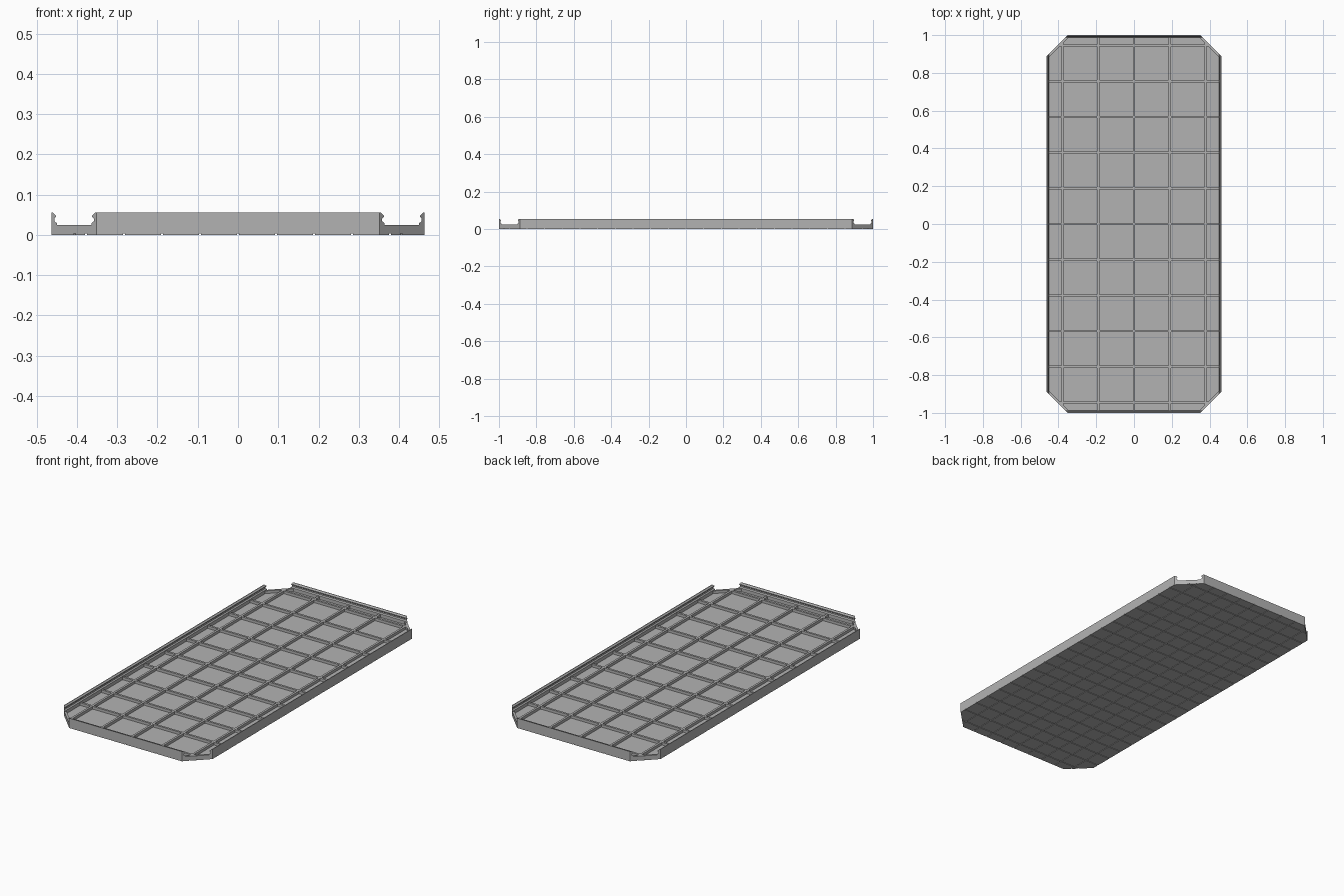
import bpy, bmesh, math
from mathutils import Matrix, Vector

cube = bpy.data.objects.get("Cube")
if cube:
    bpy.data.objects.remove(cube)

HX, HY, DIAG = 0.463, 1.0, 1.351   # half width, half length, corner cut x + y
PITCH, RIB = 0.189, 0.012
FLOOR, RIM, PAD = 0.010, 0.025, 0.003

grey = bpy.data.materials.new("mid grey")
grey.use_nodes = True
grey.diffuse_color = (0.45, 0.45, 0.45, 1)
grey.node_tree.nodes["Principled BSDF"].inputs["Base Color"].default_value = grey.diffuse_color


def box(bm, x0, x1, y0, y1, z0, z1, matrix=Matrix()):
    place = Matrix.Translation(((x0 + x1) / 2, (y0 + y1) / 2, (z0 + z1) / 2))
    size = Matrix.Diagonal((x1 - x0, y1 - y0, z1 - z0, 1))
    bmesh.ops.create_cube(bm, size=1, matrix=matrix @ place @ size)


def clip(bm):
    """Trim to the outline of the tray and cap the cuts."""
    for sx in (-1, 1):
        for sy in (-1, 1):
            geom = bm.verts[:] + bm.edges[:] + bm.faces[:]
            bmesh.ops.bisect_plane(bm, geom=geom, plane_co=Vector((sx * DIAG, 0, 0)),
                                   plane_no=Vector((sx, sy, 0)), clear_outer=True)
            rim = [e for e in bm.edges if e.is_boundary]
            bmesh.ops.holes_fill(bm, edges=rim, sides=0)
    for n, d in (((1, 0, 0), HX), ((-1, 0, 0), HX), ((0, 1, 0), HY), ((0, -1, 0), HY)):
        geom = bm.verts[:] + bm.edges[:] + bm.faces[:]
        bmesh.ops.bisect_plane(bm, geom=geom, plane_co=Vector(n) * d,
                               plane_no=Vector(n), clear_outer=True)
        rim = [e for e in bm.edges if e.is_boundary]
        bmesh.ops.holes_fill(bm, edges=rim, sides=0)


def finish(bm, name):
    clip(bm)
    bmesh.ops.recalc_face_normals(bm, faces=bm.faces[:])
    mesh = bpy.data.meshes.new(name)
    bm.to_mesh(mesh)
    bm.free()
    mesh.materials.append(grey)
    bpy.context.collection.objects.link(bpy.data.objects.new(name, mesh))


# Floor slab
bm = bmesh.new()
box(bm, -HX, HX, -HY, HY, PAD, FLOOR)
finish(bm, "floor")

# Ribs on the floor, both ways
bm = bmesh.new()
for i in range(-2, 3):
    box(bm, i * PITCH - RIB / 2, i * PITCH + RIB / 2, -HY + 0.004, HY - 0.004, FLOOR - 0.002, RIM)
for j in range(-5, 6):
    box(bm, -HX + 0.004, HX - 0.004, j * PITCH - RIB / 2, j * PITCH + RIB / 2, FLOOR - 0.002, RIM)
finish(bm, "floor_ribs")

# Low rims across the cut corners
bm = bmesh.new()
out = DIAG / math.sqrt(2)
for sx in (-1, 1):
    for sy in (-1, 1):
        centre = Vector((sx * (HX + DIAG - HY) / 2, sy * (HY + DIAG - HX) / 2, 0))
        turn = Matrix.Translation(centre) @ Matrix.Rotation(math.atan2(sy, sx), 4, "Z")
        box(bm, -RIB, 0, -0.1, 0.1, PAD, RIM, turn)
finish(bm, "corner_rims")

# Side walls with an inward snap lip: (depth from outside, height)
PROFILE = [(0, PAD), (0, 0.055), (0.004, 0.055), (0.011, 0.048), (0.011, 0.045),
           (0.007, 0.041), (0.007, 0.034), (0.013, 0.029), (0.013, PAD)]


def wall(name, distance, half, angle):
    bm = bmesh.new()
    turn = Matrix.Rotation(angle, 4, "Z")
    ends = [[bm.verts.new(turn @ Vector((distance - d, y, z))) for d, z in PROFILE]
            for y in (-half, half)]
    for end in ends:
        bm.faces.new(end)
    for k in range(len(PROFILE)):
        m = (k + 1) % len(PROFILE)
        bm.faces.new((ends[0][k], ends[0][m], ends[1][m], ends[1][k]))
    finish(bm, name)


wall("left_wall", HX, HY, 0)
wall("back_wall", HY, HX, math.pi / 2)
wall("right_wall", HX, HY, math.pi)
wall("front_wall", HY, HX, -math.pi / 2)

# Square pads under the floor, parted by narrow grooves
bm = bmesh.new()
step, gap = PITCH / 2, 0.0025
for i in range(-5, 5):
    for j in range(-11, 11):
        box(bm, i * step + gap, (i + 1) * step - gap, j * step + gap, (j + 1) * step - gap, 0, PAD)
finish(bm, "underside_pads")
